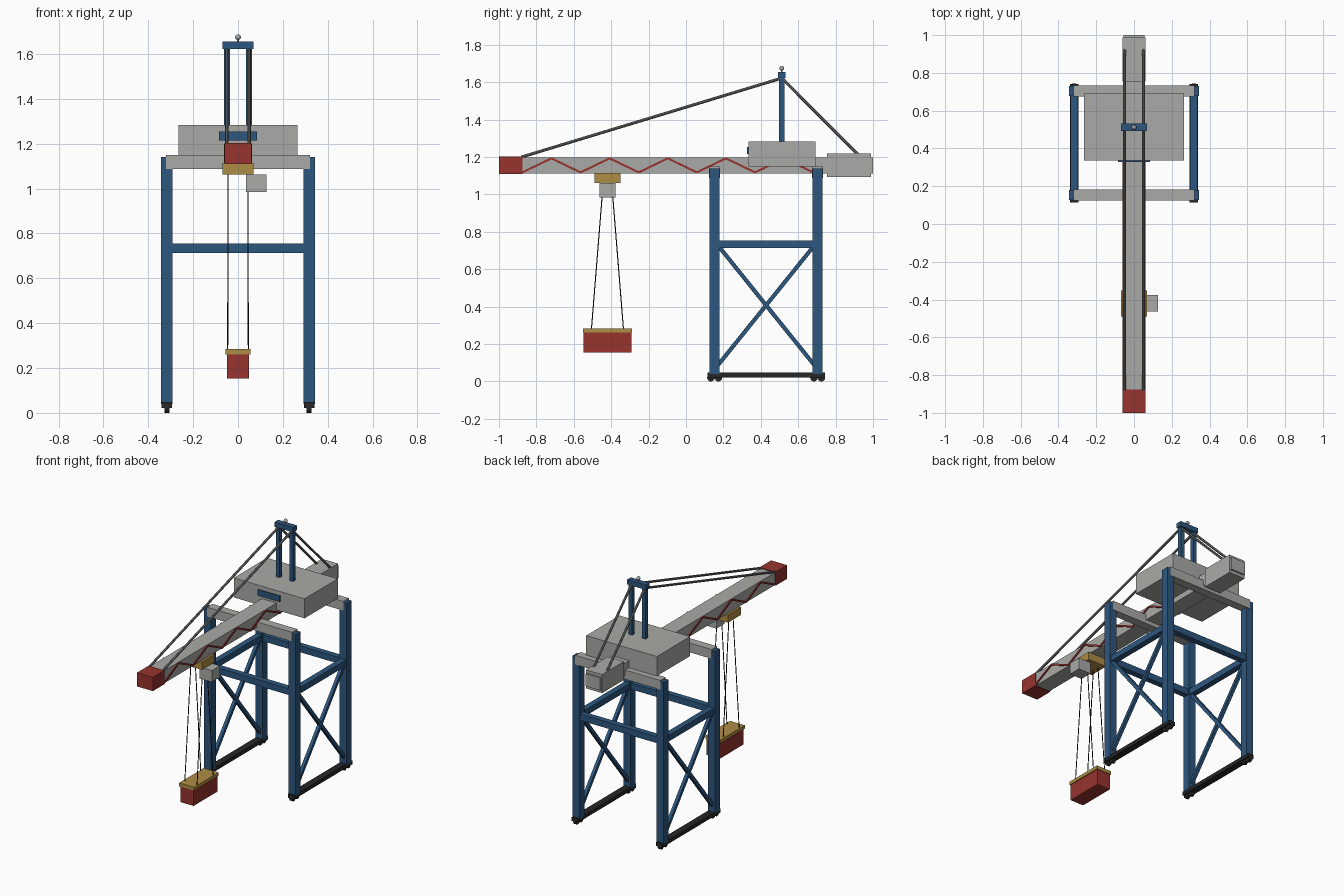
import bpy
from mathutils import Vector

cube = bpy.data.objects.get("Cube")
if cube:
    bpy.data.objects.remove(cube, do_unlink=True)


def material(name, rgb):
    m = bpy.data.materials.new(name)
    m.use_nodes = True
    m.diffuse_color = (*rgb, 1)
    m.node_tree.nodes["Principled BSDF"].inputs["Base Color"].default_value = (*rgb, 1)
    return m


BLUE = material("steel blue", (0.027, 0.095, 0.21))
GREY = material("light grey", (0.4, 0.4, 0.385))
RED = material("dull red", (0.31, 0.034, 0.028))
YELLOW = material("ochre yellow", (0.43, 0.27, 0.06))
DARK = material("dark rubber", (0.02, 0.02, 0.022))
STAY = material("cable grey", (0.2, 0.2, 0.2))
ROPE = material("rope black", (0.01, 0.01, 0.01))


def finish(name, mat):
    ob = bpy.context.object
    ob.name = name
    ob.data.materials.append(mat)
    return ob


def box(name, mat, x, y, z):
    """Box from (min, max) ranges on each axis."""
    lo, hi = Vector((x[0], y[0], z[0])), Vector((x[1], y[1], z[1]))
    bpy.ops.mesh.primitive_cube_add(size=1, location=(lo + hi) / 2)
    ob = finish(name, mat)
    ob.scale = hi - lo
    return ob


def mid(center, width):
    return (center - width / 2, center + width / 2)


def bar(name, mat, a, b, width, depth):
    """Square bar between two points lying in one x plane."""
    a, b = Vector(a), Vector(b)
    d = b - a
    bpy.ops.mesh.primitive_cube_add(size=1, location=(a + b) / 2)
    ob = finish(name, mat)
    ob.scale = (depth, width, d.length)
    ob.rotation_euler = d.to_track_quat('Z', 'Y').to_euler()
    # keep the bar's sides square to the x axis
    ob.rotation_euler = Vector((0, 0, 1)).rotation_difference(d.normalized()).to_euler()
    return ob


def rod(name, mat, a, b, radius, sides=8):
    a, b = Vector(a), Vector(b)
    d = b - a
    bpy.ops.mesh.primitive_cylinder_add(vertices=sides, radius=radius, depth=d.length,
                                        location=(a + b) / 2,
                                        rotation=d.to_track_quat('Z', 'Y').to_euler())
    ob = finish(name, mat)
    bpy.ops.object.shade_smooth_by_angle()
    return ob


LEG_X, LEG_Y = 0.317, (0.153, 0.704)
MAST_Y = 0.512

# Portal frame: legs, rails, wheels and side bracing
for s in (-1, 1):
    x = s * LEG_X
    for y in LEG_Y:
        box("leg", BLUE, mid(x, 0.052), mid(y, 0.053), (0.04, 1.14))
        for dy in (-0.02, 0.02):
            rod("wheel", DARK, (x - 0.011, y + dy, 0.02), (x + 0.011, y + dy, 0.02), 0.02, 16)
    box("base_beam", DARK, mid(x, 0.046), (0.115, 0.742), (0.022, 0.048))
    box("side_beam", BLUE, mid(x, 0.04), LEG_Y, (0.714, 0.755))
    y0, y1 = LEG_Y[0] + 0.02, LEG_Y[1] - 0.02
    bar("side_brace", BLUE, (x, y0, 0.09), (x, y1, 0.725), 0.022, 0.022)
    bar("side_brace", BLUE, (x, y0, 0.725), (x, y1, 0.09), 0.022, 0.022)

# Cross beams joining the two sides
for y in LEG_Y:
    box("cross_beam", BLUE, (-LEG_X, LEG_X), mid(y, 0.04), (0.712, 0.755))
    box("top_beam", GREY, (-0.32, 0.32), mid(y, 0.058), (1.087, 1.15))

# Boom with red tip, counterweight and zigzag lattice
box("boom", GREY, (-0.055, 0.055), (-0.9, 1), (1.113, 1.198))
box("boom_tip", RED, (-0.06, 0.06), (-1, -0.875), (1.11, 1.203))
box("counterweight", GREY, (-0.061, 0.061), (0.754, 0.988), (1.092, 1.218))
STEP = 0.1555
for s in (-1, 1):
    for i in range(10):
        za, zb = (1.118, 1.193) if i % 2 == 0 else (1.193, 1.118)
        y = -0.875 + i * STEP
        bar("lattice_bar", RED, (s * 0.056, y, za), (s * 0.056, y + STEP, zb), 0.011, 0.011)

# Machinery house with front plate
box("machinery_house", GREY, (-0.266, 0.266), (0.335, 0.692), (1.15, 1.283))
box("house_plate", BLUE, (-0.084, 0.084), (0.327, 0.336), (1.215, 1.255))

# Mast, stays and beacon
for s in (-1, 1):
    x = s * 0.05
    box("mast_leg", BLUE, mid(x, 0.027), mid(MAST_Y, 0.027), (1.19, 1.63))
    rod("front_stay", STAY, (x, MAST_Y, 1.622), (x, -0.88, 1.2), 0.008)
    rod("back_stay", STAY, (x, MAST_Y, 1.622), (x, 0.955, 1.178), 0.008)
box("mast_head", BLUE, (-0.07, 0.07), mid(MAST_Y, 0.04), (1.622, 1.655))
bpy.ops.mesh.primitive_uv_sphere_add(segments=16, ring_count=8, radius=0.013,
                                     location=(0, MAST_Y, 1.667 + 0.008))
finish("beacon", GREY)
bpy.ops.object.shade_smooth()
rod("beacon_post", GREY, (0, MAST_Y, 1.65), (0, MAST_Y, 1.67), 0.005)

# Trolley, cab, ropes and load
LOAD_Y = -0.42
box("trolley", YELLOW, (-0.07, 0.07), mid(LOAD_Y, 0.138), (1.062, 1.115))
box("operator_cab", GREY, (0.035, 0.127), (-0.462, -0.376), (0.984, 1.062))
for sx in (-1, 1):
    for sy in (-1, 1):
        rod("hoist_rope", ROPE, (sx * 0.044, LOAD_Y + sy * 0.022, 1.07),
            (sx * 0.046, LOAD_Y + sy * 0.086, 0.275), 0.0028, 6)
box("spreader", YELLOW, (-0.056, 0.056), mid(LOAD_Y, 0.264), (0.261, 0.284))
box("container", RED, (-0.05, 0.05), mid(LOAD_Y, 0.256), (0.154, 0.262))
